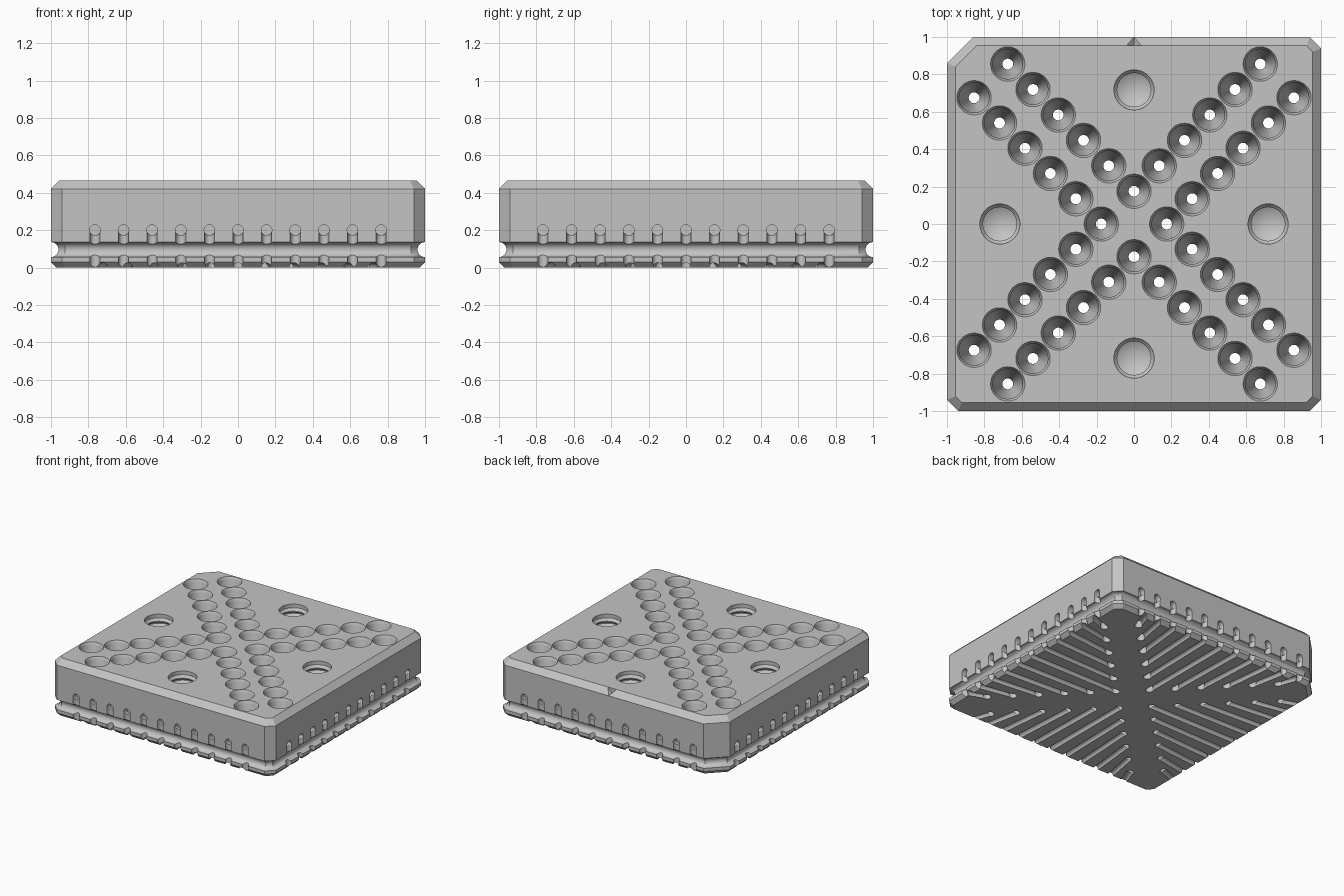
import bpy, bmesh, math
from mathutils import Matrix, Vector

cube = bpy.data.objects.get("Cube")
if cube:
    bpy.data.objects.remove(cube, do_unlink=True)

TOP = 0.465
PINS = range(-5, 6)
SIDES = [Matrix.Rotation(k * math.pi / 2, 4, 'Z') for k in range(4)]

grey = bpy.data.materials.new("mid grey")
grey.use_nodes = True
COLOUR = (0.55, 0.55, 0.55, 1)
grey.diffuse_color = COLOUR
grey.node_tree.nodes["Principled BSDF"].inputs["Base Color"].default_value = COLOUR


def make_object(name, bm):
    bmesh.ops.remove_doubles(bm, verts=bm.verts, dist=1e-5)
    bmesh.ops.recalc_face_normals(bm, faces=bm.faces)
    mesh = bpy.data.meshes.new(name)
    bm.to_mesh(mesh)
    bm.free()
    obj = bpy.data.objects.new(name, mesh)
    bpy.context.collection.objects.link(obj)
    mesh.materials.append(grey)
    return obj


def loft(bm, rings):
    """Skin a list of closed rings of points and cap both ends."""
    rings = [[bm.verts.new(p) for p in ring] for ring in rings]
    n = len(rings[0])
    for a, b in zip(rings, rings[1:]):
        for i in range(n):
            j = (i + 1) % n
            bm.faces.new((a[i], a[j], b[j], b[i]))
    bm.faces.new(rings[0][::-1])
    bm.faces.new(rings[-1])


def lathe(bm, profile, matrix, n=24):
    """Revolve (radius, height) points about the matrix's z axis."""
    loft(bm, [[matrix @ Vector((r * math.cos(2 * math.pi * i / n),
                                r * math.sin(2 * math.pi * i / n), h))
               for i in range(n)] for r, h in profile])


def rod(bm, start, end, radius, matrix, n=20):
    start, end = matrix @ Vector(start), matrix @ Vector(end)
    axis = end - start
    turn = axis.to_track_quat('Z', 'Y').to_matrix().to_4x4()
    lathe(bm, [(radius, 0), (radius, axis.length)],
          Matrix.Translation(start) @ turn, n)


# Body outline: a square with three small corner cuts and one large one
def outline(inset, z):
    lines = []
    for k, cut in enumerate((0.06, 0.14, 0.06, 0.06)):
        a = k * math.pi / 2
        lines.append((a, 1 - inset))
        lines.append((a + math.pi / 4, (2 - cut) / math.sqrt(2) - inset))
    ring = []
    for (a, d), (b, e) in zip(lines, lines[1:] + lines[:1]):
        s = math.sin(b - a)
        ring.append(((d * math.sin(b) - e * math.sin(a)) / s,
                     (e * math.cos(a) - d * math.cos(b)) / s, z))
    return ring


# Side profile: lower bevel, round groove, wall, upper bevel
section = [(0.03, 0), (0, 0.03)]
for i in range(13):
    t = math.pi * i / 12
    section.append((0.04 * math.sin(t), 0.096 - 0.04 * math.cos(t)))
section += [(0, 0.42), (0.045, TOP)]
bm = bmesh.new()
loft(bm, [outline(inset, z) for inset, z in section])
body = make_object("socket_body", bm)


def cut(name, bm):
    cutter = make_object(name, bm)
    cutter.hide_render = True
    mod = body.modifiers.new(name, 'BOOLEAN')
    mod.operation = 'DIFFERENCE'
    mod.solver = 'EXACT'
    mod.object = cutter
    bpy.context.view_layer.objects.active = body
    bpy.ops.object.modifier_apply(modifier=name)
    bpy.data.objects.remove(cutter, do_unlink=True)


def pin_hole(i):
    return 0.135 * i, 0.175 + 0.136 * abs(i)


# Countersunk through holes in diagonal rows
funnel = [(0.029, -0.05), (0.029, 0.2), (0.08, 0.3), (0.08, 0.443),
          (0.092, TOP), (0.092, 0.52)]
bm = bmesh.new()
for side in SIDES:
    for i in PINS:
        x, y = pin_hole(i)
        lathe(bm, funnel, side @ Matrix.Translation((x, y, 0)), 32)
cut("pin_holes", bm)

# Wire channels on the underside, from each hole to the edge
bm = bmesh.new()
for side in SIDES:
    for i in PINS:
        x, y = pin_hole(i)
        rod(bm, (x, y, 0.001), (0.153 * i, 1.1, 0.001), 0.025, side)
cut("underside_channels", bm)

# Upright wire slots on the sides
bm = bmesh.new()
for side in SIDES:
    for i in PINS:
        rod(bm, (0.153 * i, 1, -0.05), (0.153 * i, 1, 0.2), 0.027, side)
cut("side_slots", bm)

# Blind holes at the top of each slot
bm = bmesh.new()
for side in SIDES:
    for i in PINS:
        rod(bm, (0.153 * i, 0.955, 0.2), (0.153 * i, 1.1, 0.2), 0.0285, side)
cut("side_holes", bm)

# Threaded blind holes with drilled points
thread = [(0, 0.12), (0.09, 0.17)]
for i in range(6):
    z = 0.19 + 0.045 * i
    thread += [(0.09, z), (0.107, z + 0.02), (0.107, z + 0.025)]
    if i < 5:
        thread.append((0.09, z + 0.04))
thread.append((0.107, 0.55))
bm = bmesh.new()
for side in SIDES:
    lathe(bm, thread, side @ Matrix.Translation((0, 0.717, 0)), 40)
cut("threaded_holes", bm)

# Index notch in the rear upper edge
bm = bmesh.new()
loft(bm, [[(-0.06, y, 0.489), (0, y, 0.421), (0.06, y, 0.489)]
          for y in (0.955, 1.1)])
cut("index_notch", bm)

bpy.ops.object.select_all(action='DESELECT')
body.select_set(True)
bpy.context.view_layer.objects.active = body
bpy.ops.object.shade_smooth_by_angle(angle=math.radians(30))
